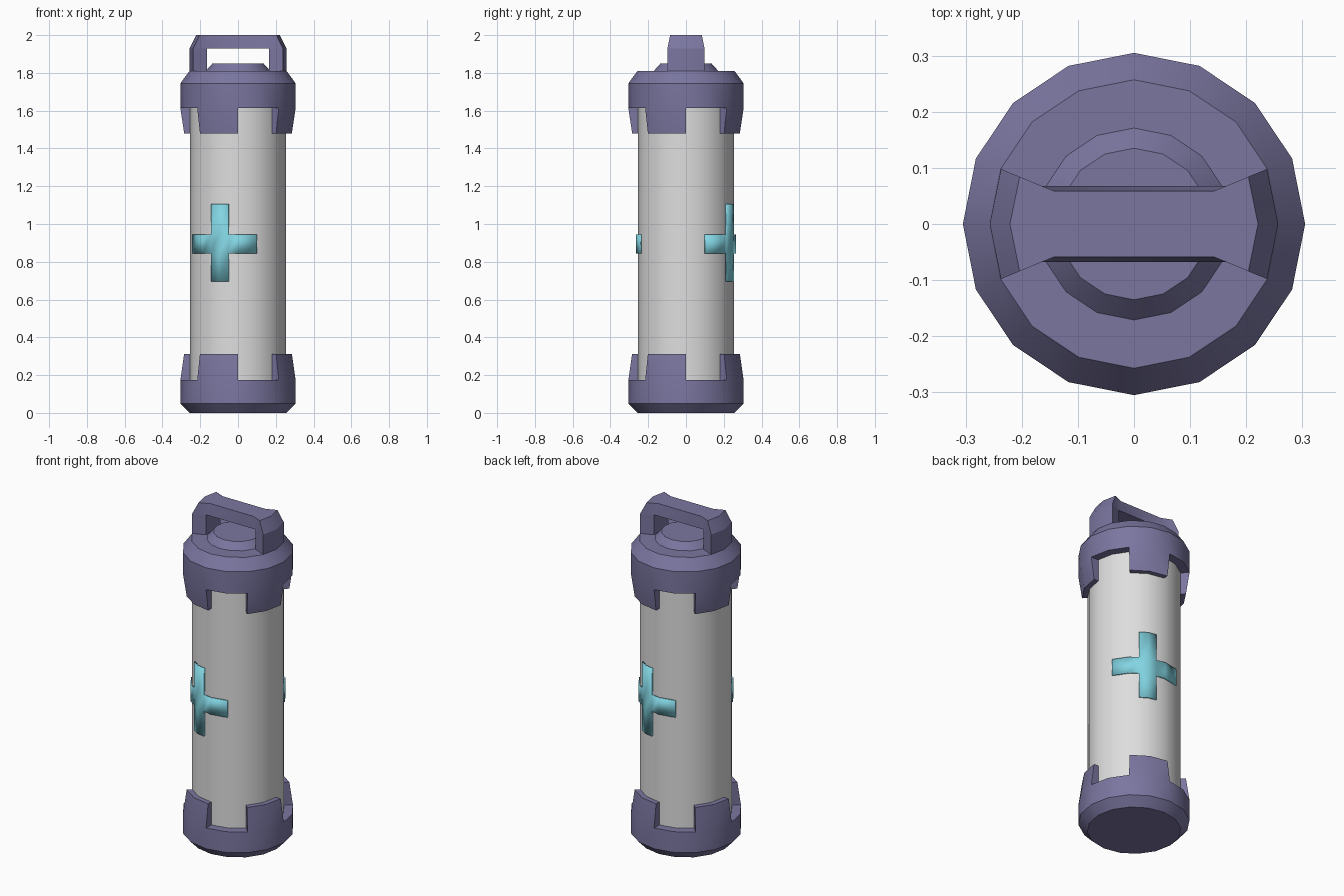
import bpy, bmesh, math
from mathutils import Vector

if "Cube" in bpy.data.objects:
    bpy.data.objects.remove(bpy.data.objects["Cube"])

N = 16                      # sides of every round part
STEP = 2 * math.pi / N


def material(name, rgb):
    m = bpy.data.materials.new(name)
    m.diffuse_color = (*rgb, 1)
    m.use_nodes = True
    m.node_tree.nodes["Principled BSDF"].inputs["Base Color"].default_value = m.diffuse_color
    return m


PURPLE = material("dusty purple", (0.195, 0.181, 0.352))
GREY = material("light grey", (0.73, 0.73, 0.73))
CYAN = material("pale cyan", (0.223, 0.658, 0.76))


def finish(bm, name, mat, recalc=True):
    if recalc:
        bmesh.ops.recalc_face_normals(bm, faces=bm.faces)
    me = bpy.data.meshes.new(name)
    bm.to_mesh(me)
    bm.free()
    ob = bpy.data.objects.new(name, me)
    bpy.context.collection.objects.link(ob)
    me.materials.append(mat)
    bpy.ops.object.select_all(action='DESELECT')
    ob.select_set(True)
    bpy.context.view_layer.objects.active = ob
    bpy.ops.object.shade_smooth_by_angle(angle=math.radians(30))
    return ob


def loft(bm, loops):
    """Closed solid through matching point loops; returns the side faces row by row."""
    rows = [[bm.verts.new(p) for p in loop] for loop in loops]
    n = len(rows[0])
    sides = [[bm.faces.new((a[i], a[(i + 1) % n], b[(i + 1) % n], b[i])) for i in range(n)]
             for a, b in zip(rows, rows[1:])]
    bm.faces.new(rows[0])
    bm.faces.new(rows[-1])
    return sides


def ring(r, z):
    return [(r * math.cos(i * STEP), r * math.sin(i * STEP), z) for i in range(N)]


# end caps: turned profile, with four two-segment tabs pulled out of the rim
def end_cap(name, z_end, z_bevel, z_rim, z_tab):
    bm = bmesh.new()
    sides = loft(bm, [ring(0.257, z_end), ring(0.305, z_bevel), ring(0.305, z_rim), ring(0.248, z_rim)])
    tabs = [f for i, f in enumerate(sides[2]) if i % 4 in (2, 3)]
    new = bmesh.ops.extrude_face_region(bm, geom=tabs)["geom"]
    for v in (g for g in new if isinstance(g, bmesh.types.BMVert)):
        r = v.co.xy.length
        if r > 0.28:
            v.co.x *= 0.285 / r
            v.co.y *= 0.285 / r
        v.co.z = z_tab
    bmesh.ops.delete(bm, geom=[f for f in tabs if f.is_valid], context='FACES_ONLY')
    return finish(bm, name, PURPLE)


end_cap("bottom_cap", 0.0, 0.05, 0.175, 0.313)
end_cap("top_cap", 1.81, 1.745, 1.613, 1.48)

# tube body
bm = bmesh.new()
loft(bm, [ring(0.255, 0.12), ring(0.255, 1.66)])
finish(bm, "tube_body", GREY)

# raised disc under the handle
bm = bmesh.new()
loft(bm, [ring(0.18, 1.80), ring(0.135, 1.85)])
finish(bm, "lid_disc", PURPLE)

# handle: two legs and a tapered bridge
END = [(0.165, -0.068), (0.237, -0.098), (0.257, 0), (0.237, 0.098), (0.165, 0.068)]
BRIDGE = END + [(-x, -y) for x, y in END]


def outline(pts, z, s=1.0):
    return [(x * s, y * s, z) for x, y in pts]


bm = bmesh.new()
for side in (1, -1):
    leg = [(x * side, y * side) for x, y in END]
    loft(bm, [outline(leg, 1.80), outline(leg, 1.93)])
loft(bm, [outline(BRIDGE, 1.93), outline(BRIDGE, 2.0, 0.86)])
finish(bm, "handle", PURPLE)


# thin cross plates wrapped on the tube, front and back
def cross(name, centre_deg):
    offs = [-45, -22.5, -11.25, 0, 11.25, 22.5, 45]
    zs = [0.695, 0.845, 0.945, 1.105]
    bm = bmesh.new()
    grid = []
    for o in offs:
        r = 0.2555
        if abs(o) == 11.25:           # middle of a flat tube side
            r *= math.cos(STEP / 2)
        a = math.radians(centre_deg + o)
        grid.append([bm.verts.new((r * math.cos(a), r * math.sin(a), z)) for z in zs])
    for i in range(len(offs) - 1):
        for j in range(3):
            if j == 1 or i in (2, 3):
                bm.faces.new((grid[i][j], grid[i + 1][j], grid[i + 1][j + 1], grid[i][j + 1]))
    for v in [v for v in bm.verts if not v.link_faces]:
        bm.verts.remove(v)
    ob = finish(bm, name, CYAN, recalc=False)
    mod = ob.modifiers.new("thickness", 'SOLIDIFY')
    mod.thickness = 0.008
    mod.offset = 1
    # thickness must come before the edge-sharpening step, if that is a modifier
    ob.modifiers.move(len(ob.modifiers) - 1, 0)


cross("front_cross", -112.5)
cross("back_cross", 67.5)
